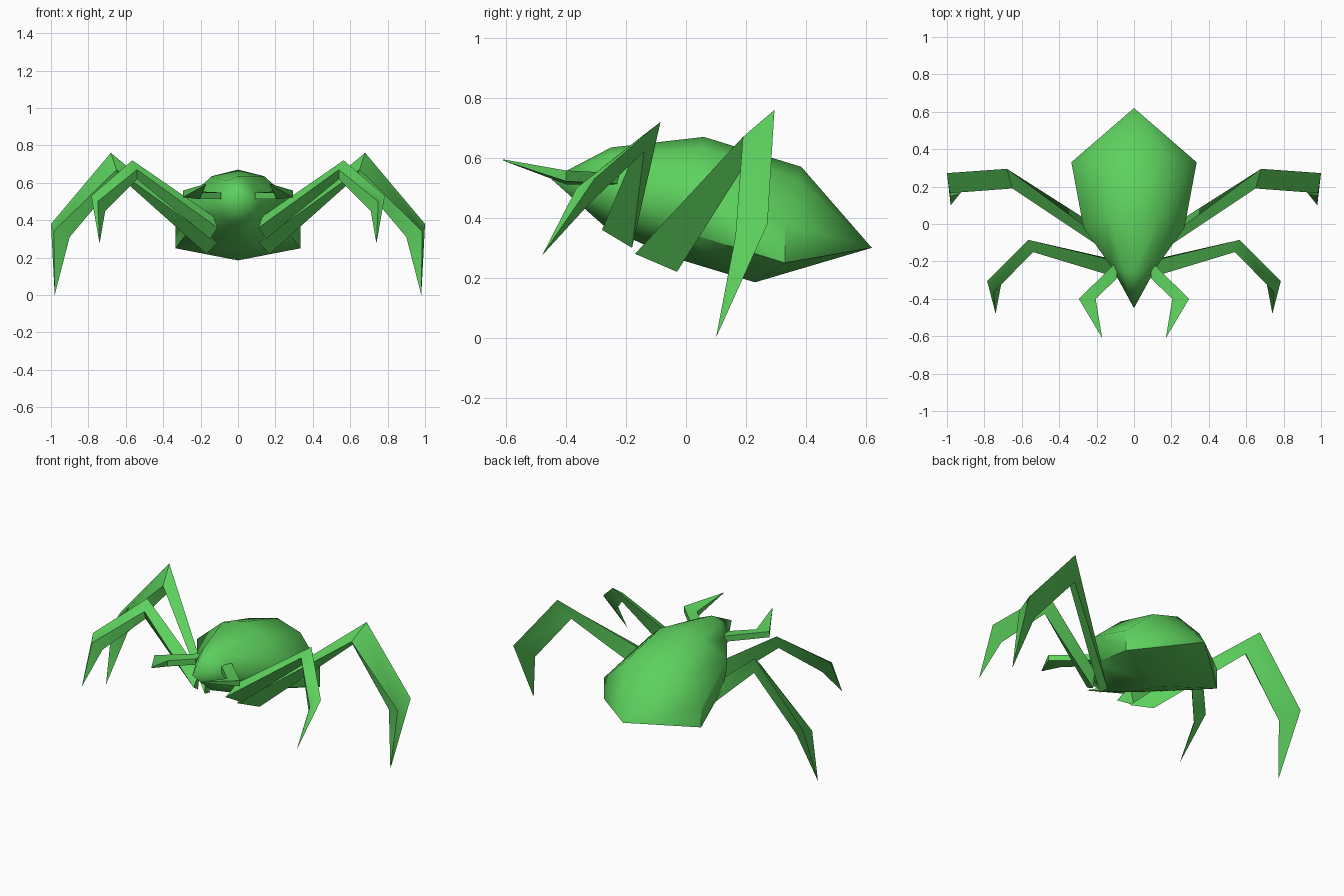
import bpy
import bmesh
import math
from mathutils import Vector

old = bpy.data.objects.get("Cube")
if old:
    bpy.data.objects.remove(old, do_unlink=True)

green = bpy.data.materials.new("leaf green")
green.use_nodes = True
colour = (0.11, 0.64, 0.11, 1)
green.diffuse_color = colour
green.node_tree.nodes["Principled BSDF"].inputs["Base Color"].default_value = colour


def finish(bm, name, angle):
    bmesh.ops.recalc_face_normals(bm, faces=bm.faces)
    mesh = bpy.data.meshes.new(name)
    bm.to_mesh(mesh)
    bm.free()
    mesh.materials.append(green)
    obj = bpy.data.objects.new(name, mesh)
    bpy.context.collection.objects.link(obj)
    bpy.ops.object.select_all(action="DESELECT")
    obj.select_set(True)
    bpy.context.view_layer.objects.active = obj
    bpy.ops.object.shade_smooth_by_angle(angle=math.radians(angle))
    return obj


def loft(name, rings, start=None, end=None, angle=50):
    """Skin closed rings; close each end with a point or a flat cap."""
    bm = bmesh.new()
    loops = [[bm.verts.new(p) for p in ring] for ring in rings]
    n = len(loops[0])
    for a, b in zip(loops, loops[1:]):
        for i in range(n):
            j = (i + 1) % n
            bm.faces.new((a[i], a[j], b[j], b[i]))
    for loop, tip in ((loops[0], start), (loops[-1], end)):
        if tip is None:
            bm.faces.new(loop)
        else:
            v = bm.verts.new(tip)
            for i in range(n):
                bm.faces.new((loop[i], loop[(i + 1) % n], v))
    return finish(bm, name, angle)


def full_ring(half):
    """Mirror a half section running from top centre to bottom centre."""
    return half + [(-x, y, z) for x, y, z in half[-2:0:-1]]


def flip(points, s):
    return [(s * x, y, z) for x, y, z in points]


# Body: faceted drop from pointed snout to pointed tail
sections = [
    [(0, -0.25, 0.635), (0.06, -0.25, 0.61), (0.12, -0.23, 0.52), (0.10, -0.24, 0.42), (0, -0.27, 0.37)],
    [(0, 0.06, 0.67), (0.14, 0.05, 0.635), (0.27, -0.02, 0.52), (0.25, -0.03, 0.36), (0, -0.05, 0.27)],
    [(0, 0.385, 0.57), (0.17, 0.37, 0.53), (0.335, 0.33, 0.38), (0.335, 0.33, 0.25), (0, 0.23, 0.185)],
]
loft("body", [full_ring(s) for s in sections], (0, -0.45, 0.53), (0, 0.62, 0.30), 62)

# Legs: three-sided tubes through root, knee and ankle, ending in a claw point
legs = {
    "rear_leg": (
        [[(0.11, -0.17, 0.28), (0.17, -0.03, 0.22), (0.17, -0.08, 0.34)],
         [(0.65, 0.19, 0.67), (0.63, 0.23, 0.63), (0.68, 0.295, 0.76)],
         [(0.985, 0.165, 0.34), (0.90, 0.20, 0.31), (1.0, 0.272, 0.38)]],
        (0.98, 0.10, 0)),
    "front_leg": (
        [[(0.11, -0.28, 0.36), (0.15, -0.18, 0.30), (0.13, -0.19, 0.42)],
         [(0.54, -0.15, 0.67), (0.54, -0.14, 0.62), (0.565, -0.085, 0.72)],
         [(0.75, -0.365, 0.50), (0.71, -0.32, 0.45), (0.785, -0.305, 0.53)]],
        (0.74, -0.48, 0.275)),
}
for name, (rings, tip) in legs.items():
    for s, side in ((1, "left"), (-1, "right")):
        loft(f"{name}_{side}", [flip(r, s) for r in rings], None, (s * tip[0], tip[1], tip[2]), 55)

# Pincers: thin hooked blades beside the snout
outline = [(0.09, -0.20, 0.53), (0.295, -0.40, 0.54), (0.17, -0.61, 0.595),
           (0.205, -0.40, 0.53), (0.09, -0.29, 0.53)]
for s, side in ((1, "left"), (-1, "right")):
    pts = [Vector(p) for p in flip(outline, s)]
    bm = bmesh.new()
    top = [bm.verts.new(p + Vector((0, 0, 0 if i == 2 else 0.018))) for i, p in enumerate(pts)]
    low = [bm.verts.new(p - Vector((0, 0, 0.004 if i == 2 else 0.018))) for i, p in enumerate(pts)]
    for i in range(5):
        j = (i + 1) % 5
        bm.faces.new((top[i], top[j], low[j], low[i]))
    # Split each blade at its elbow so both halves stay flat
    for v in (top, low):
        bm.faces.new((v[0], v[1], v[3], v[4]))
        bm.faces.new((v[1], v[2], v[3]))
    finish(bm, f"pincer_{side}", 30)
